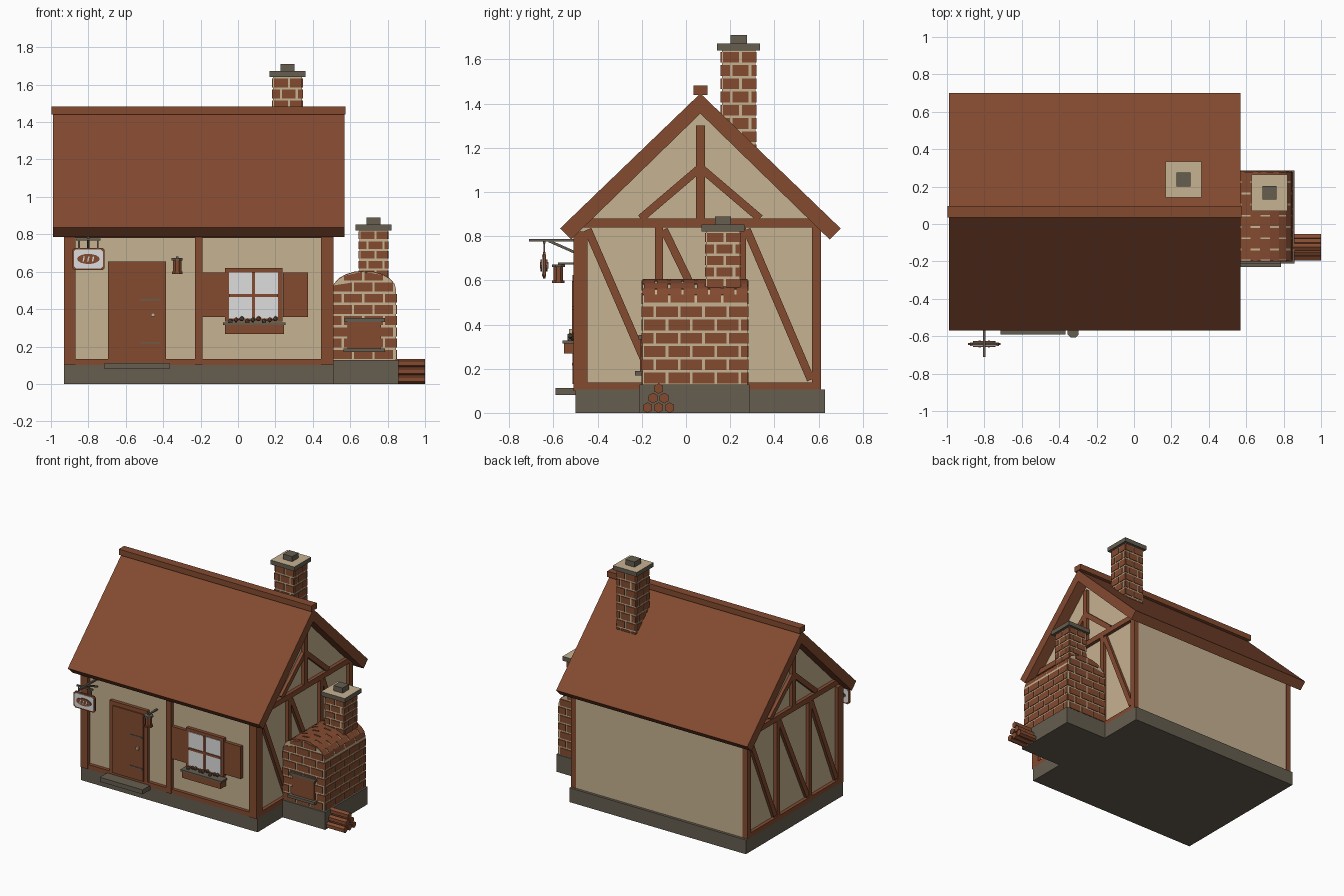
import bpy, bmesh, math
from mathutils import Vector

if "Cube" in bpy.data.objects:
    bpy.data.objects.remove(bpy.data.objects["Cube"])


def material(name, r, g, b):
    m = bpy.data.materials.new(name)
    m.use_nodes = True
    m.diffuse_color = (r, g, b, 1)
    m.node_tree.nodes["Principled BSDF"].inputs["Base Color"].default_value = (r, g, b, 1)
    return m


WOOD = material("brown wood and brick", 0.23, 0.07, 0.03)
PLASTER = material("cream plaster", 0.565, 0.445, 0.283)
STONE = material("grey stone", 0.133, 0.112, 0.08)
PALE = material("pale white", 0.73, 0.73, 0.74)


# Extrude a flat outline along one axis into a bmesh
def add_prism(bm, pts, axis, a, b):
    def at(p, d):
        u, v = p
        return {"x": (d, u, v), "y": (u, d, v), "z": (u, v, d)}[axis]
    lo = [bm.verts.new(at(p, a)) for p in pts]
    hi = [bm.verts.new(at(p, b)) for p in pts]
    n = len(pts)
    faces = [bm.faces.new(lo), bm.faces.new(hi[::-1])]
    faces += [bm.faces.new((lo[i], hi[i], hi[(i + 1) % n], lo[(i + 1) % n])) for i in range(n)]
    bmesh.ops.recalc_face_normals(bm, faces=faces)


def finish(name, bm, *mats):
    me = bpy.data.meshes.new(name)
    bm.to_mesh(me)
    bm.free()
    for m in mats:
        me.materials.append(m)
    ob = bpy.data.objects.new(name, me)
    bpy.context.collection.objects.link(ob)
    return ob


def prism(name, pts, axis, a, b, mat):
    bm = bmesh.new()
    add_prism(bm, pts, axis, a, b)
    return finish(name, bm, mat)


def rect(u0, u1, v0, v1):
    return [(u0, v0), (u1, v0), (u1, v1), (u0, v1)]


def box(name, x, y, z, mat):
    return prism(name, rect(*x, *y), "z", *z, mat)


def ngon(u, v, r, n, turn=0.0, squash=1.0):
    angles = [turn + math.tau * i / n for i in range(n)]
    return [(u + r * math.cos(t), v + r * squash * math.sin(t)) for t in angles]


def beam(name, p, q, width, axis, a, b, mat=WOOD):
    p, q = Vector(p), Vector(q)
    d = (q - p).normalized()
    s = Vector((-d.y, d.x)) * width / 2
    return prism(name, [tuple(c) for c in (p + s, q + s, q - s, p - s)], axis, a, b, mat)


# Staggered brick plates on the four sides of a block, clipped by an optional arch
def bricks(name, x, y, z, rows, length, arch=None):
    bm = bmesh.new()
    course, gap, thick = (z[1] - z[0]) / rows, 0.006, 0.005
    sides = [("x", y, x[0] - thick, x[0]), ("x", y, x[1], x[1] + thick),
             ("y", x, y[0] - thick, y[0]), ("y", x, y[1], y[1] + thick)]
    for axis, (u0, u1), a, b in sides:
        for row in range(rows):
            z0 = z[0] + row * course + gap
            z1 = z[0] + (row + 1) * course - gap
            u = u0 - (row % 2) * length / 2
            while u < u1:
                l, r = max(u + gap, u0), min(u + length - gap, u1)
                u += length
                if r - l < 0.01:
                    continue
                tl, tr = z1, z1
                if arch and axis == "y":
                    tl, tr = min(z1, arch(l)), min(z1, arch(r))
                elif arch and z1 > arch(x[0]):
                    continue
                if min(tl, tr) > z0 + 0.004:
                    add_prism(bm, [(l, z0), (r, z0), (r, tr), (l, tl)], axis, a, b)
    return finish(name, bm, WOOD)


def chimney(name, x, y, z, rows):
    box(name + "_core", x, y, z, PLASTER)
    bricks(name + "_bricks", x, y, z, rows, 0.085)
    cx, cy, top = sum(x) / 2, sum(y) / 2, z[1]
    cap = box(name + "_cap", (cx - .097, cx + .097), (cy - .097, cy + .097), (top, top + .032), STONE)
    cap.data.materials.append(PLASTER)
    for f in cap.data.polygons:
        f.material_index = int(f.normal.z > 0.9)
    box(name + "_pot", (cx - .037, cx + .037), (cy - .037, cy + .037), (top + .03, top + .07), STONE)


# House shell
MID = 0.065
box("foundation", (-.93, .51), (-.50, .63), (0, .105), STONE)
prism("walls", [(-.48, .1), (.61, .1), (.61, .84), (MID, 1.37), (-.48, .84)], "x", -.905, .485, PLASTER)
prism("roof", [(-.57, .835), (MID, 1.446), (.70, .835), (.65, .785), (MID, 1.355), (-.52, .785)],
      "x", -.99, .57, WOOD)
box("ridge_board", (-.997, .575), (.034, .097), (1.44, 1.482), WOOD)

# Front timber frame
for x in ((-.93, -.87), (-.23, -.19), (.445, .51)):
    box("front_post", x, (-.51, -.445), (.1, .82), WOOD)
box("front_sill", (-.93, .51), (-.505, -.46), (.1, .133), WOOD)
box("front_top_beam", (-.93, .51), (-.5, -.46), (.78, .82), WOOD)

# Gable timber frames, the left one turned about the middle
for side, x0, x1, turn in (("right", .47, .51, 1), ("left", -.93, -.89, -1)):
    def yy(v):
        return MID + turn * (v - MID)
    n = side + "_gable_"
    box(n + "back_post", (x0, x1), (.57, .612), (.1, .84), WOOD)
    box(n + "sill", (x0, x1), (-.45, .58), (.1, .137), WOOD)
    box(n + "tie_beam", (x0, x1), (-.49, .62), (.84, .88), WOOD)
    box(n + "king_post", (x0, x1), (.045, .085), (.87, 1.3), WOOD)
    for y in (-.122, .253):
        beam(n + "post", (yy(y), .12), (yy(y), .85), .036, "x", x0, x1)
    for top, low in ((-.445, -.15), (-.1, .23), (.275, .565)):
        beam(n + "brace", (yy(top), .83), (yy(low), .15), .036, "x", x0 + .003, x1 - .003)
    for s in (-1, 1):
        beam(n + "strut", (MID, 1.11), (MID + s * .27, .88), .036, "x", x0 + .003, x1 - .003)

chimney("roof_chimney", (.187, .342), (.162, .314), (1.1, 1.64), 9)

# Door and step
box("door_frame", (-.695, -.385), (-.505, -.47), (.12, .655), WOOD)
box("door_panel", (-.665, -.415), (-.513, -.49), (.13, .625), WOOD)
for z in (.22, .45):
    box("door_hinge", (-.52, -.42), (-.517, -.51), (z - .005, z + .005), STONE)
box("door_knob", (-.465, -.445), (-.53, -.51), (.36, .38), PLASTER)
box("door_step", (-.715, -.365), (-.59, -.49), (.08, .113), STONE)

# Window with shutters
box("window_frame", (-.07, .237), (-.505, -.47), (.335, .62), WOOD)
box("window_glass", (-.048, .215), (-.509, -.5), (.35, .597), PALE)
box("window_mullion", (.075, .092), (-.515, -.5), (.35, .597), WOOD)
box("window_crossbar", (-.048, .215), (-.515, -.5), (.465, .482), WOOD)
for x in ((-.19, -.068), (.24, .375)):
    box("shutter", x, (-.505, -.47), (.358, .597), WOOD)

# Flower box
box("flower_box", (-.07, .245), (-.553, -.49), (.268, .315), WOOD)
box("flower_box_rim", (-.08, .255), (-.558, -.49), (.315, .328), STONE)
bm = bmesh.new()
for i in range(9):
    for v in bmesh.ops.create_icosphere(bm, subdivisions=1, radius=.014)["verts"]:
        v.co += Vector((-.04 + i * .03, -.525 + .012 * (i % 2), .335 + .007 * (i % 3)))
for i, f in enumerate(bm.faces):
    f.material_index = (i // 20) % 2
finish("flowers", bm, STONE, WOOD)

# Wall lantern
for name, r, z0, z1, mat in (("base", .03, .588, .6, WOOD), ("body", .024, .6, .66, WOOD),
                             ("lid", .032, .66, .672, STONE)):
    prism("lantern_" + name, ngon(-.325, -.578, r, 8, math.pi / 8), "z", z0, z1, mat)
box("lantern_bracket", (-.332, -.318), (-.58, -.48), (.672, .68), STONE)

# Hanging sign
SX, SY, SZ = -.80, -.642, .668
box("sign_arm", (SX - .007, SX + .007), (-.71, -.48), (.775, .787), STONE)
beam("sign_brace", (-.62, .778), (-.5, .725), .012, "x", SX - .006, SX + .006, STONE)
box("sign_crossbar", (SX - .065, SX + .065), (SY - .006, SY + .006), (.766, .777), STONE)
for dx in (-.05, .05):
    box("sign_hanger", (SX + dx - .005, SX + dx + .005), (SY - .004, SY + .004), (.72, .77), STONE)


def sign_outline(w, h, c):
    return [(SX - w, SZ - h + c), (SX - w + c, SZ - h), (SX + w - c, SZ - h), (SX + w, SZ - h + c),
            (SX + w, SZ + h - c), (SX + w - c, SZ + h), (SX - w + c, SZ + h), (SX - w, SZ + h - c)]


prism("sign_frame", sign_outline(.087, .06, .012), "y", SY - .006, SY + .006, WOOD)
prism("sign_face", sign_outline(.077, .05, .01), "y", SY - .009, SY + .009, PALE)
prism("sign_loaf", ngon(SX, SZ, .06, 16, 0, .45), "y", SY - .016, SY + .016, WOOD)
for dx in (-.025, 0, .025):
    beam("loaf_cut", (SX + dx - .003, SZ - .014), (SX + dx + .003, SZ + .014), .007, "y",
         SY - .019, SY + .019, PALE)

# Brick oven with arched top
OX, OY = (.505, .845), (-.196, .278)


def arch(x):
    return .5 + .1 * math.sqrt(max(0, 1 - ((x - .675) / .17) ** 2))


box("oven_base", (.49, .858), (-.21, .287), (0, .128), STONE)
curve = [(.675 + .17 * math.cos(math.pi * i / 10), .5 + .1 * math.sin(math.pi * i / 10)) for i in range(11)]
prism("oven_core", [(OX[0], .12), (OX[1], .12)] + curve, "y", *OY, PLASTER)
bricks("oven_bricks", OX, OY, (.128, .608), 8, .11, arch)
bm = bmesh.new()
for i in range(10):
    p, q = curve[i], curve[i + 1]
    y = OY[0] - (i % 2) * .06
    while y < OY[1]:
        add_prism(bm, [p, q, (q[0], q[1] + .005), (p[0], p[1] + .005)], "y",
                  max(y + .005, OY[0]), min(y + .115, OY[1]))
        y += .12
finish("oven_vault_bricks", bm, WOOD)
box("oven_door", (.585, .765), (-.208, -.19), (.185, .335), WOOD)
box("oven_lintel", (.57, .785), (-.215, -.19), (.332, .352), STONE)
box("oven_shelf", (.565, .785), (-.23, -.19), (.17, .19), STONE)
chimney("oven_chimney", (.65, .8), (.09, .245), (.56, .82), 5)

# Stacked firewood
for row in range(3):
    for i in range(3 - row):
        prism("log", ngon(-.174 + .05 * (i + row / 2), .024 + .043 * row, .024, 6, math.pi / 2),
              "x", .8, 1.0, WOOD)
